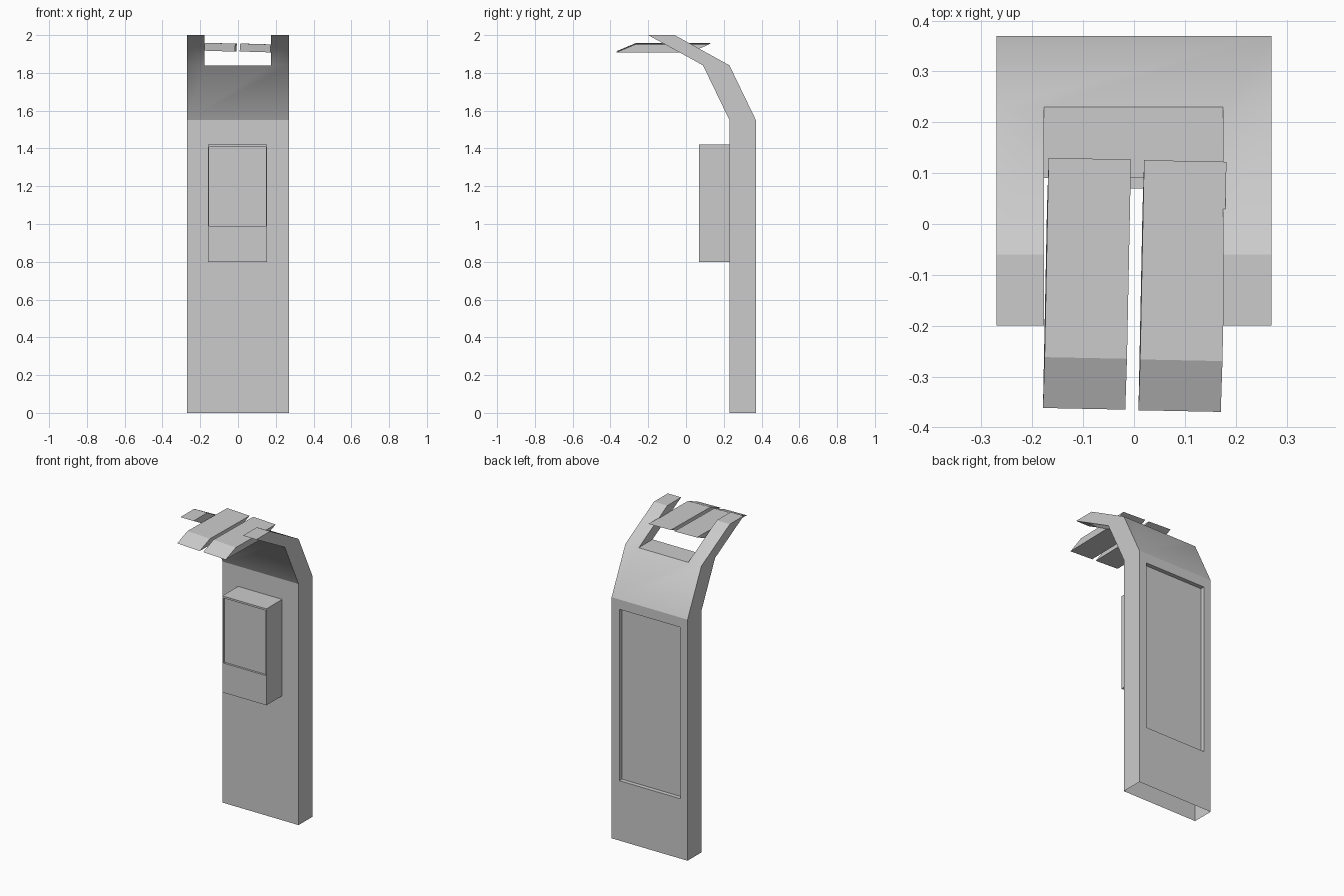
import bpy, bmesh
from math import radians
from mathutils import Matrix

if "Cube" in bpy.data.objects:
    bpy.data.objects.remove(bpy.data.objects["Cube"], do_unlink=True)

GREY = (0.6, 0.6, 0.6, 1)
grey = bpy.data.materials.new("plain_grey")
grey.use_nodes = True
grey.diffuse_color = GREY
grey.node_tree.nodes["Principled BSDF"].inputs["Base Color"].default_value = GREY


def prism(name, profile, x0, x1):
    """Extrude a closed (y, z) profile from x0 to x1."""
    bm = bmesh.new()
    face = bm.faces.new([bm.verts.new((x0, y, z)) for y, z in profile])
    ext = bmesh.ops.extrude_face_region(bm, geom=[face])
    moved = [v for v in ext["geom"] if isinstance(v, bmesh.types.BMVert)]
    bmesh.ops.translate(bm, verts=moved, vec=(x1 - x0, 0, 0))
    bmesh.ops.recalc_face_normals(bm, faces=bm.faces)
    mesh = bpy.data.meshes.new(name)
    bm.to_mesh(mesh)
    bm.free()
    obj = bpy.data.objects.new(name, mesh)
    bpy.context.collection.objects.link(obj)
    mesh.materials.append(grey)
    return obj


def box(name, x0, x1, y0, y1, z0, z1):
    return prism(name, [(y0, z0), (y1, z0), (y1, z1), (y0, z1)], x0, x1)


def cut(obj, cutter):
    """Subtract the cutter from the object, then discard it."""
    mod = obj.modifiers.new("cut", "BOOLEAN")
    mod.operation, mod.solver, mod.object = "DIFFERENCE", "EXACT", cutter
    bpy.context.view_layer.objects.active = obj
    bpy.ops.object.modifier_apply(modifier=mod.name)
    bpy.data.objects.remove(cutter, do_unlink=True)


# Bent slab: upright post curving forward at the top
front = [(0.23, 0), (0.23, 1.55), (0.09, 1.84), (-0.2, 2)]
back = [(y + 0.14, z) for y, z in reversed(front)]
post = prism("bent_post", front + back, -0.27, 0.27)

# Slot that leaves two arms, and the recessed display on the back
cut(post, box("slot_cutter", -0.177, 0.175, -1, 1, 1.84, 2.3))
cut(post, box("display_cutter", -0.22, 0.215, 0.343, 0.6, 0.385, 1.487))

# Open base, and soft shading only across the upper bend
bm = bmesh.new()
bm.from_mesh(post.data)
base = [f for f in bm.faces if all(v.co.z < 0.001 for v in f.verts)]
bmesh.ops.delete(bm, geom=base, context="FACES_ONLY")
for f in bm.faces:
    f.smooth = True
for e in bm.edges:
    e.smooth = len(e.link_faces) == 2 and 0.55 < e.calc_face_angle() < 0.7
bm.to_mesh(post.data)
bm.free()

# Terminal box with a sunken screen
terminal = box("terminal_box", -0.16, 0.153, 0.07, 0.23, 0.8, 1.42)
cut(terminal, box("screen_cutter", -0.153, 0.148, 0, 0.083, 0.99, 1.408))

# Pair of slanted-end roof panels, slightly skewed
panel = [(-0.246, -0.021), (-0.146, 0.021), (0.246, 0.021), (0.146, -0.021)]
for name, x, y, z in (("right_roof_panel", -0.0925, -0.1175, 1.936),
                      ("left_roof_panel", 0.0953, -0.122, 1.932)):
    obj = prism(name, panel, -0.081, 0.081)
    obj.data.transform(Matrix.Translation((x, y, z))
                       @ Matrix.Rotation(radians(-1.15), 4, "Z")
                       @ Matrix.Rotation(radians(1.8), 4, "Y"))
